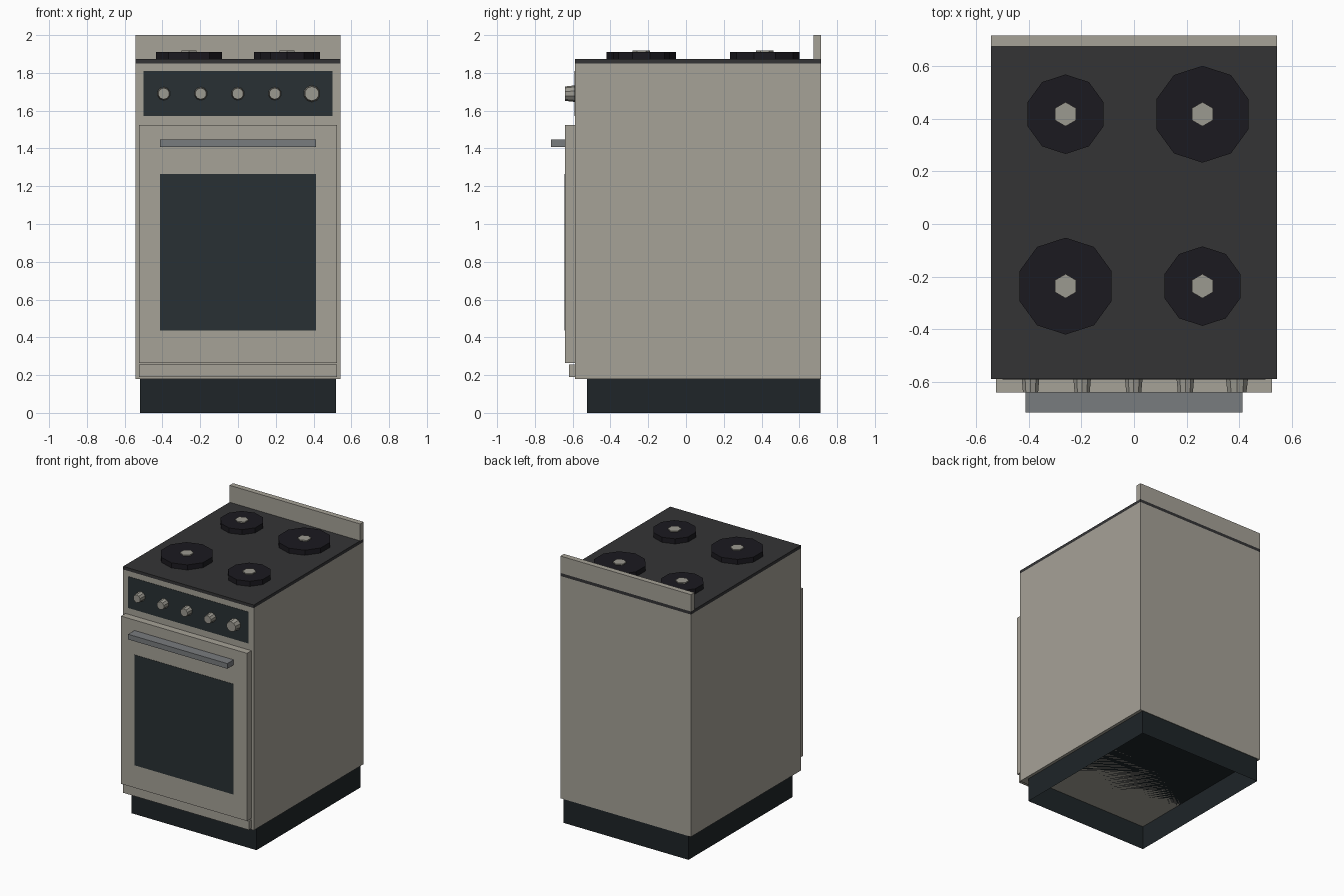
import bpy, bmesh, math
from mathutils import Matrix

if "Cube" in bpy.data.objects:
    bpy.data.objects.remove(bpy.data.objects["Cube"])


def material(name, rgb):
    m = bpy.data.materials.new(name)
    m.diffuse_color = (*rgb, 1)
    m.use_nodes = True
    m.node_tree.nodes["Principled BSDF"].inputs["Base Color"].default_value = m.diffuse_color
    return m


ENAMEL = material("enamel", (0.38, 0.36, 0.31))
GLASS = material("dark_glass", (0.022, 0.030, 0.033))
PLINTH = material("plinth_dark", (0.013, 0.018, 0.021))
HOB = material("hob_dark", (0.034, 0.034, 0.036))
IRON = material("burner_iron", (0.011, 0.010, 0.014))
STEEL = material("steel", (0.19, 0.20, 0.21))
METAL = material("light_metal", (0.33, 0.32, 0.28))


def finish(name, bm, mat):
    mesh = bpy.data.meshes.new(name)
    bm.to_mesh(mesh)
    bm.free()
    mesh.materials.append(mat)
    ob = bpy.data.objects.new(name, mesh)
    bpy.context.collection.objects.link(ob)
    return ob


def box(name, x, y, z, mat, open_bottom=False):
    """Box centred on x with half width x, and (min, max) ranges y and z."""
    bm = bmesh.new()
    centre = Matrix.Translation((0, sum(y) / 2, sum(z) / 2))
    size = Matrix.Diagonal((2 * x, y[1] - y[0], z[1] - z[0], 1))
    bmesh.ops.create_cube(bm, size=1, matrix=centre @ size)
    if open_bottom:
        bm.normal_update()
        down = [f for f in bm.faces if f.normal.z < -0.9]
        bmesh.ops.delete(bm, geom=down, context='FACES')
    return finish(name, bm, mat)


def disc(name, centre, r1, r2, depth, sides, mat, axis_turn=None):
    """Prism starting at centre, growing along z (or the turned axis)."""
    bm = bmesh.new()
    turn = axis_turn or Matrix.Identity(4)
    m = (Matrix.Translation(centre) @ turn @ Matrix.Translation((0, 0, depth / 2))
         @ Matrix.Rotation(math.pi / 2, 4, 'Z'))
    # put a vertex exactly on the local y axis
    bmesh.ops.create_circle(bm, cap_ends=True, segments=sides, radius=1)
    bm.verts.ensure_lookup_table()
    v = bm.verts[0].co
    start = math.atan2(v.y, v.x)
    bm.clear()
    m = m @ Matrix.Rotation(-start, 4, 'Z')
    bmesh.ops.create_circle(bm, cap_ends=True, segments=sides, radius=r1)
    out = bmesh.ops.extrude_face_region(bm, geom=bm.faces[:])
    for g in out["geom"]:
        if isinstance(g, bmesh.types.BMVert):
            g.co.x *= r2 / r1
            g.co.y *= r2 / r1
            g.co.z = depth / 2
    top = {g for g in out["geom"] if isinstance(g, bmesh.types.BMVert)}
    for vert in bm.verts:
        if vert not in top:
            vert.co.z = -depth / 2
    bmesh.ops.transform(bm, matrix=m, verts=bm.verts)
    bmesh.ops.recalc_face_normals(bm, faces=bm.faces)
    return finish(name, bm, mat)


# Main carcass
box("plinth", 0.52, (-0.523, 0.713), (0, 0.18), PLINTH, open_bottom=True)
box("body", 0.543, (-0.588, 0.716), (0.18, 1.85), ENAMEL)
box("hob_top", 0.543, (-0.588, 0.716), (1.85, 1.873), HOB)
box("back_splash", 0.543, (0.675, 0.716), (1.873, 2.0), ENAMEL)

# Front: drawer, oven door, window, handle, control panel
box("drawer_front", 0.524, (-0.62, -0.588), (0.19, 0.255), ENAMEL)
box("oven_door", 0.524, (-0.641, -0.588), (0.265, 1.525), ENAMEL)
box("oven_window", 0.412, (-0.643, -0.641), (0.435, 1.265), GLASS)
box("door_handle", 0.412, (-0.716, -0.641), (1.408, 1.447), STEEL)
box("control_panel", 0.5, (-0.590, -0.588), (1.573, 1.81), GLASS)

# Knobs, the last one larger
forward = Matrix.Rotation(math.pi / 2, 4, 'X')
for i in range(5):
    r = 0.044 if i == 4 else 0.035
    disc(f"knob_{i + 1}", (-0.393 + 0.196 * i, -0.589, 1.69), r, r * 0.86,
         0.052, 10, METAL, forward)

# Burners with hexagonal caps
for sx, side in ((-1, "left"), (1, "right")):
    for y, row in ((-0.236, "front"), (0.417, "back")):
        r = 0.184 if sx * y > 0 else 0.151
        disc(f"burner_{row}_{side}", (sx * 0.26, y, 1.873), r, r, 0.038, 10, IRON)
        disc(f"burner_cap_{row}_{side}", (sx * 0.26, y, 1.911), 0.046, 0.046,
             0.008, 6, METAL)
